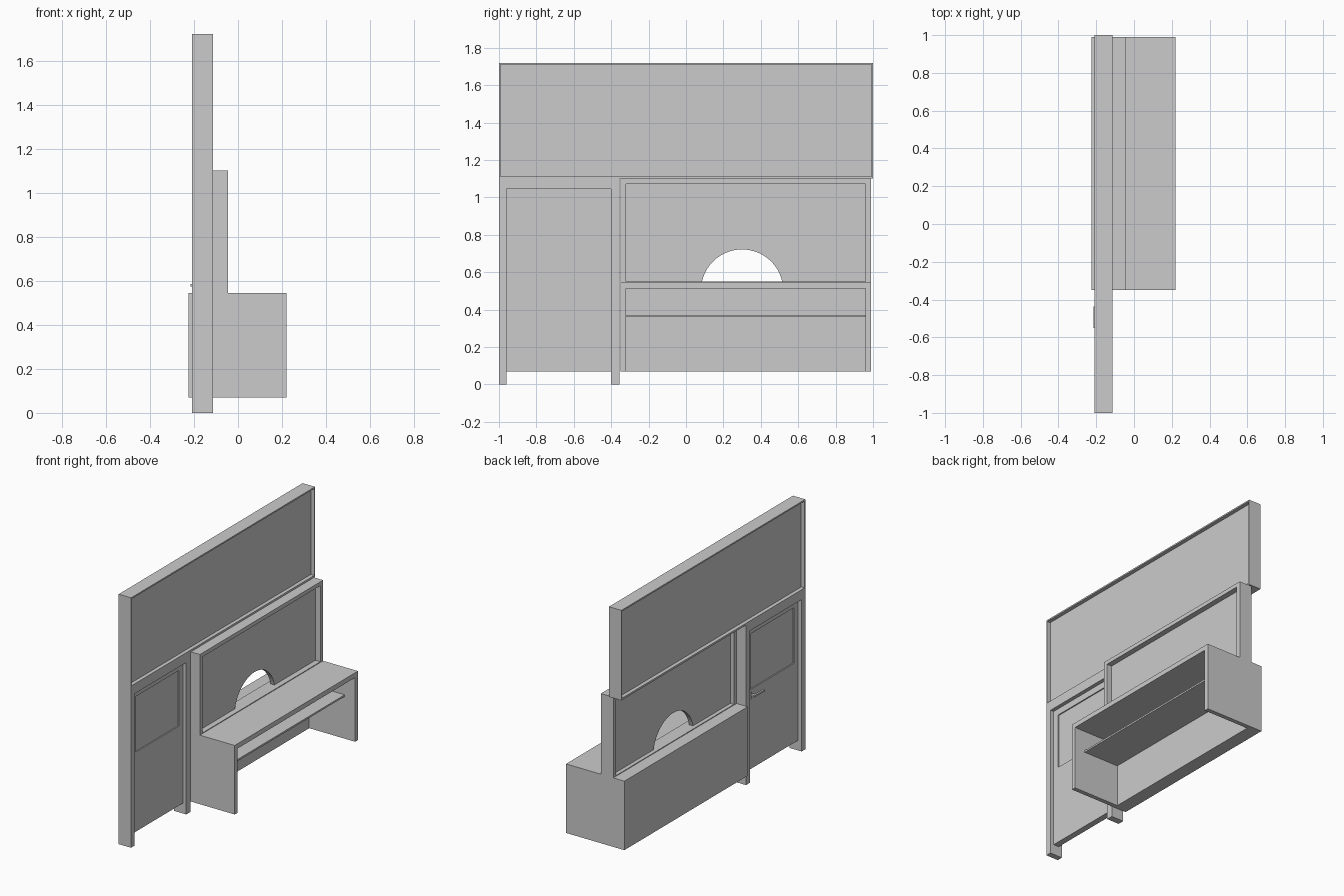
import bpy, bmesh, math

if "Cube" in bpy.data.objects:
    bpy.data.objects.remove(bpy.data.objects["Cube"])


def finish(name, bm):
    bmesh.ops.recalc_face_normals(bm, faces=bm.faces[:])
    mesh = bpy.data.meshes.new(name)
    bm.to_mesh(mesh)
    bm.free()
    ob = bpy.data.objects.new(name, mesh)
    bpy.context.collection.objects.link(ob)
    return ob


def slab(name, outline, x0, x1):
    """Extrude a (y, z) outline along x."""
    bm = bmesh.new()
    face = bm.faces.new([bm.verts.new((x0, y, z)) for y, z in outline])
    ext = bmesh.ops.extrude_face_region(bm, geom=[face])
    moved = [v for v in ext["geom"] if isinstance(v, bmesh.types.BMVert)]
    bmesh.ops.translate(bm, verts=moved, vec=(x1 - x0, 0, 0))
    if not face.is_valid or len(bm.faces) < len(outline) + 2:
        bm.faces.new([v for v in bm.verts if v not in moved])
    return finish(name, bm)


def rect(y0, y1, z0, z1):
    return [(y0, z0), (y1, z0), (y1, z1), (y0, z1)]


def box(name, x0, x1, y0, y1, z0, z1):
    return slab(name, rect(y0, y1, z0, z1), x0, x1)


def ring(name, outer, inner, x0, x1):
    """Rectangular frame with an opening, facing along x."""
    bm = bmesh.new()
    loops = [[bm.verts.new((x, y, z)) for y, z in rect(*r)]
             for x, r in ((x0, outer), (x1, outer), (x1, inner), (x0, inner))]
    for i in range(4):
        a, b = loops[i], loops[(i + 1) % 4]
        for j in range(4):
            k = (j + 1) % 4
            bm.faces.new((a[j], a[k], b[k], b[j]))
    return finish(name, bm)


# Overhead sign board
WX0, WX1 = -0.208, -0.114
ring("sign_frame", (-1, 1, 1.1, 1.72), (-0.993, 0.993, 1.113, 1.71), WX0, WX1)
box("sign_panel", WX0 + 0.026, WX1 - 0.026, -0.993, 0.993, 1.113, 1.71)

# Door surround, two posts and a lintel
slab("door_surround", [(-1, 0), (-0.96, 0), (-0.96, 1.045), (-0.4, 1.045),
                       (-0.4, 0), (-0.355, 0), (-0.355, 1.1), (-1, 1.1)], WX0, WX1)

# Door leaf with a recessed pane
DX0, DX1 = WX0 + 0.026, WX1 - 0.026
ring("door_leaf", (-0.96, -0.4, 0.07, 1.045), (-0.915, -0.44, 0.617, 1.0), DX0, DX1)
box("door_pane", DX0 + 0.008, DX1 - 0.008, -0.915, -0.44, 0.617, 1.0)
# Closes the lower part of the leaf opening's sill and adds the handle
box("handle_plate", DX0 - 0.006, DX0, -0.447, -0.423, 0.555, 0.6)
box("handle_neck", DX0 - 0.033, DX0 - 0.006, -0.46, -0.45 + 0.012, 0.573, 0.585)
box("handle_lever", DX0 - 0.033, DX0 - 0.021, -0.55, -0.46, 0.573, 0.585)

# Service window frame
Y0, Y1 = -0.35, 0.99
ring("window_frame", (Y0, Y1, 0.545, 1.1), (-0.32, 0.96, 0.55, 1.073), -0.14, -0.045)

# Window panel with an arched opening at its foot
cy, cz, r = 0.3, 0.502, 0.22
a0 = math.asin((0.55 - cz) / r)
arch = []
for i in range(25):
    a = math.pi - a0 - (math.pi - 2 * a0) * i / 24
    arch.append((cy + r * math.cos(a), cz + r * math.sin(a)))
slab("window_panel", [(-0.32, 0.55)] + arch + [(0.96, 0.55), (0.96, 1.073), (-0.32, 1.073)],
     -0.113, -0.083)

# Counter: sides and top as one arch, thick rear wall, inner shelf
CX0, CX1 = -0.224, 0.22
slab("counter_shell", [(Y0, 0.07), (-0.32, 0.07), (-0.32, 0.512), (0.96, 0.512),
                       (0.96, 0.07), (Y1, 0.07), (Y1, 0.545), (Y0, 0.545)], CX0, CX1)
box("counter_rear_wall", CX0, -0.13, -0.32, 0.96, 0.07, 0.512)
box("counter_shelf", -0.13, 0.14, -0.32, 0.96, 0.36, 0.372)
